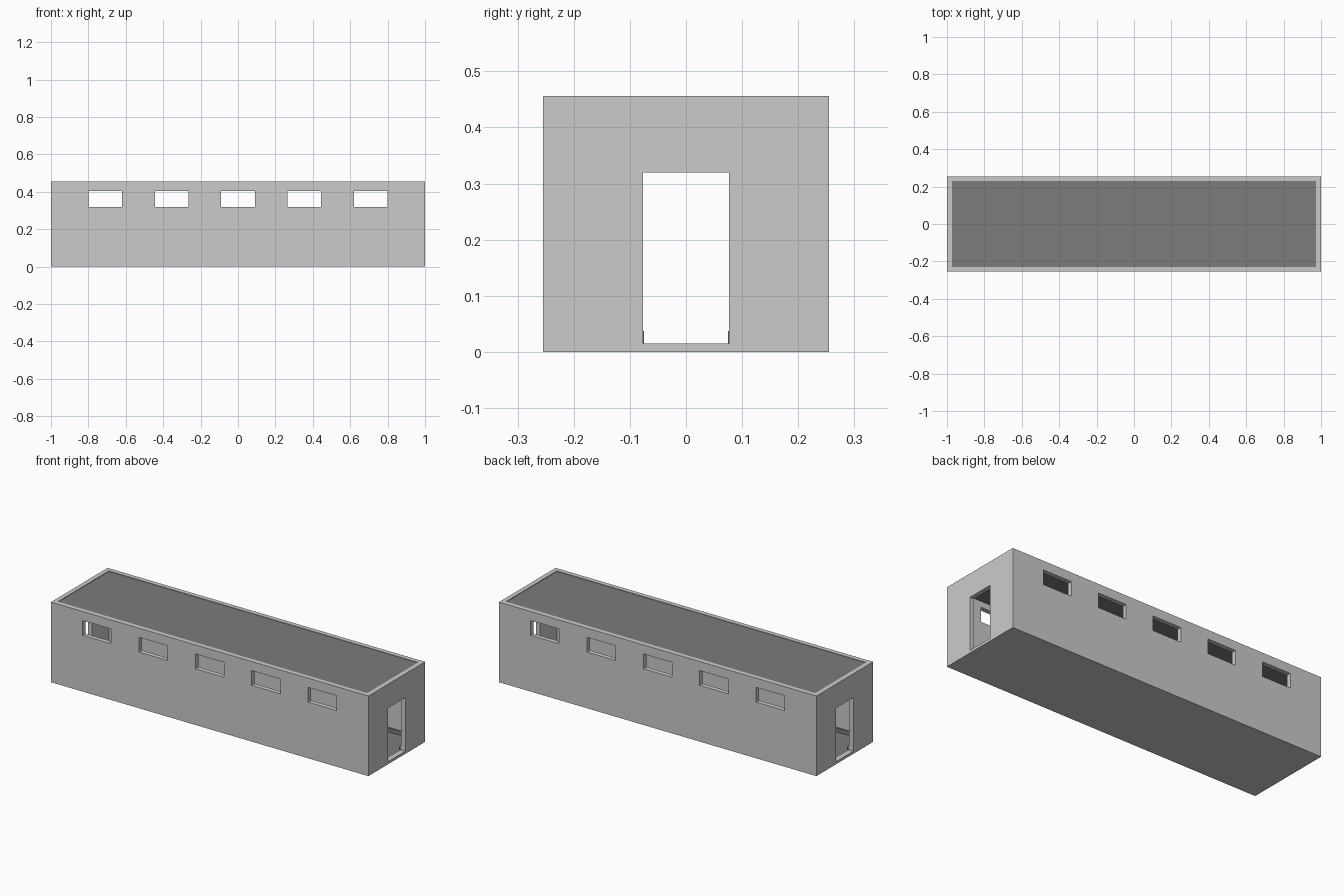
import bpy, bmesh
from mathutils import Matrix, Vector

if "Cube" in bpy.data.objects:
    bpy.data.objects.remove(bpy.data.objects["Cube"])

L, W, H = 1.0, 0.255, 0.456     # half length, half width, height
T, FLOOR = 0.026, 0.015         # wall thickness, floor level
DOOR, DOOR_TOP = 0.077, 0.32    # half door width, door head


def boxes(name, spans, mat=None):
    """One object made of boxes given as (x0, x1, y0, y1, z0, z1)."""
    bm = bmesh.new()
    for x0, x1, y0, y1, z0, z1 in spans:
        c = Vector(((x0 + x1) / 2, (y0 + y1) / 2, (z0 + z1) / 2))
        s = Matrix.Diagonal((x1 - x0, y1 - y0, z1 - z0, 1))
        bmesh.ops.create_cube(bm, size=1, matrix=Matrix.Translation(c) @ s)
    mesh = bpy.data.meshes.new(name)
    bm.to_mesh(mesh)
    bm.free()
    ob = bpy.data.objects.new(name, mesh)
    bpy.context.collection.objects.link(ob)
    if mat:
        mesh.materials.append(mat)
    return ob


def cut(target, cutter):
    cutter.hide_render = True
    mod = target.modifiers.new(cutter.name, 'BOOLEAN')
    mod.operation = 'DIFFERENCE'
    mod.solver = 'EXACT'
    mod.object = cutter
    bpy.context.view_layer.objects.active = target
    bpy.ops.object.modifier_apply(modifier=mod.name)
    bpy.data.objects.remove(cutter)


dark = bpy.data.materials.new("dark_grey")
dark.diffuse_color = (0.2, 0.2, 0.2, 1)
dark.use_nodes = True
dark.node_tree.nodes["Principled BSDF"].inputs["Base Color"].default_value = dark.diffuse_color

# Wall shell with its base
xi, yi = L - T, W - T
walls = boxes("walls", [(-L, L, -W, W, 0, H)])
cut(walls, boxes("room_cutter", [(-xi, xi, -yi, yi, 0.012, H + 0.1)]))

# Five windows on each long side, a doorway at each end
cut(walls, boxes("window_cutter", [
    (i * 0.355 - 0.09, i * 0.355 + 0.09, -W - 0.1, W + 0.1, DOOR_TOP, 0.404)
    for i in range(-2, 3)]))
cut(walls, boxes("door_cutter", [(-L - 0.1, L + 0.1, -DOOR, DOOR, FLOOR, DOOR_TOP)]))

# Floor finish and roof panel set inside the walls
boxes("floor", [(-xi, xi, -yi, yi, 0.012, FLOOR)], dark)
boxes("roof", [(-xi, xi, -yi, yi, H - 0.018, H - 0.003)], dark)

# Skirting around the room, broken at the doorways
d, top = 0.008, 0.037
skirting = []
for s in (-1, 1):
    y0, y1 = sorted((s * yi, s * (yi - d)))
    skirting.append((-xi, xi, y0, y1, FLOOR, top))
    x0, x1 = sorted((s * xi, s * (xi - d)))
    skirting.append((x0, x1, -yi + d, -DOOR + 0.002, FLOOR, top))
    skirting.append((x0, x1, DOOR - 0.002, yi - d, FLOOR, top))
boxes("skirting", skirting, dark)
